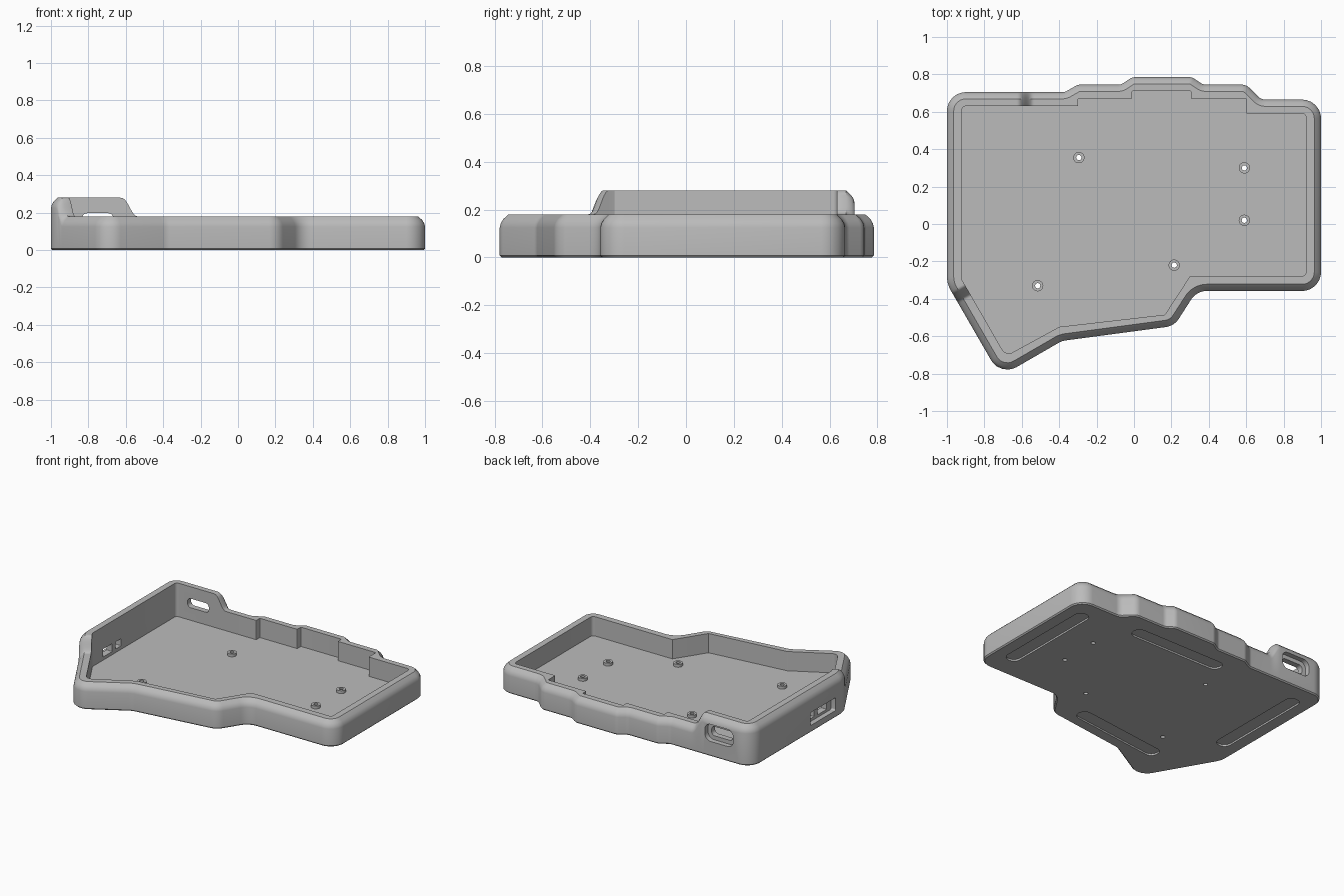
import bpy, bmesh, math
from mathutils import Vector, Matrix

if "Cube" in bpy.data.objects:
    bpy.data.objects.remove(bpy.data.objects["Cube"])

grey = bpy.data.materials.new("case_grey")
grey.use_nodes = True
grey.diffuse_color = (0.5, 0.5, 0.5, 1)
grey.node_tree.nodes["Principled BSDF"].inputs["Base Color"].default_value = (0.5, 0.5, 0.5, 1)

LOW, HIGH, FLOOR = 0.18, 0.28, 0.045
STEPS = 6

# Outer corners (x, y, radius); a zero radius marks the ends of a height ramp
OUTER = [(-1, .705, .1), (-.63, .705, 0), (-.53, .705, 0), (-.37, .705, .05),
         (-.3, .745, .05), (-.07, .745, .05), (-.01, .785, .05), (.31, .785, .05),
         (.37, .745, .05), (.6, .745, .06), (.68, .665, .06), (1, .665, .1),
         (1, -.358, .1), (.335, -.358, .1), (.215, -.545, .1), (-.385, -.625, .1),
         (-.714, -.815, .1), (-.9375, -.428, 0), (-.9775, -.359, 0), (-1, -.32, .15)]
# Matching corners of the opening
INNER = [(-.92, .63), (-.63, .63), (-.53, .63), (-.3, .63),
         (-.3, .67), (-.01, .67), (-.01, .71), (.305, .71),
         (.305, .67), (.6, .67), (.6, .59), (.92, .59),
         (.92, -.278), (.3, -.278), (.165, -.485), (-.4, -.55),
         (-.685, -.706), (-.868, -.388), (-.908, -.319), (-.92, -.298)]
INNER_RADIUS = {0: .02, 11: .02, 12: .02, 16: .04}


def rounded(corners):
    """Polygon with filleted corners; ramp edges are subdivided."""
    out, n = [], len(corners)
    for i, (x, y, r) in enumerate(corners):
        p = Vector((x, y))
        a = Vector(corners[i - 1][:2]) - p
        b = Vector(corners[(i + 1) % n][:2]) - p
        if r == 0:
            out.append(p)
            if corners[(i + 1) % n][2] == 0:
                out += [p + b * k / 12 for k in range(1, 12)]
            continue
        half = a.angle(b) / 2
        a.normalize()
        b.normalize()
        centre = p + (a + b).normalized() * r / math.sin(half)
        start = p + a * r / math.tan(half) - centre
        end = p + b * r / math.tan(half) - centre
        out += [centre + start.lerp(end, k / STEPS).normalized() * r
                for k in range(STEPS + 1)]
    return out


def finish(bm, name):
    bmesh.ops.recalc_face_normals(bm, faces=bm.faces)
    mesh = bpy.data.meshes.new(name)
    bm.to_mesh(mesh)
    bm.free()
    mesh.materials.append(grey)
    ob = bpy.data.objects.new(name, mesh)
    bpy.context.collection.objects.link(ob)
    return ob


def activate(ob):
    bpy.ops.object.select_all(action='DESELECT')
    ob.select_set(True)
    bpy.context.view_layer.objects.active = ob


def smooth(ob):
    activate(ob)
    bpy.ops.object.shade_smooth_by_angle(angle=math.radians(30))


def bridge(bm, lower, upper):
    n = len(lower)
    for i in range(n):
        j = (i + 1) % n
        bm.faces.new((lower[i], lower[j], upper[j], upper[i]))


def prism(bm, matrix, w, h, r, depth):
    """Rounded rectangle, w by h, extruded both ways by depth."""
    x, y = w / 2, h / 2
    shape = rounded([(-x, y, r), (x, y, r), (x, -y, r), (-x, -y, r)])
    rings = [[bm.verts.new(matrix @ Vector((*p, z))) for p in shape]
             for z in (-depth, depth)]
    bridge(bm, *rings)
    for ring in rings:
        bm.faces.new(ring)


def cut(target, bm, name):
    cutter = finish(bm, name)
    cutter.hide_render = True
    mod = target.modifiers.new(name, 'BOOLEAN')
    mod.operation, mod.solver, mod.object = 'DIFFERENCE', 'EXACT', cutter
    activate(target)
    bpy.ops.object.modifier_apply(modifier=name)
    bpy.data.objects.remove(cutter)


def top_height(p):
    """Tall wall around the back right corner, ramping down to the low rim."""
    if p.y > .6:
        s = (-.53 - p.x) / .1
    else:
        s = (p.y + .428) / .069 if p.x < -.9 else 0
    s = min(max(s, 0), 1)
    return LOW + (HIGH - LOW) * s ** 3 * (s * (6 * s - 15) + 10)


# Case shell: outer wall, softened rim, opening and floor
outer = rounded(OUTER)
inner = rounded([(x, y, INNER_RADIUS.get(i, .004) if OUTER[i][2] else 0)
                 for i, (x, y) in enumerate(INNER)])
count = len(outer)
tops = [top_height(p) for p in outer]
normals = []
for i, p in enumerate(outer):
    d = (p - outer[i - 1]).normalized() + (outer[(i + 1) % count] - p).normalized()
    normals.append(Vector((d.y, -d.x)).normalized())

bm = bmesh.new()


def ring(inset, heights):
    return [bm.verts.new((*(p + n * inset), z))
            for p, n, z in zip(outer, normals, heights)]


rings = [ring(.008, [0] * count), ring(0, [.008] * count)]
for inset, drop in ((0, .055), (.004, .038), (.014, .021), (.036, 0)):
    rings.append(ring(inset, [t - drop for t in tops]))
rings.append([bm.verts.new((*p, t)) for p, t in zip(inner, tops)])
rings.append([bm.verts.new((*p, FLOOR)) for p in inner])
for lower, upper in zip(rings, rings[1:]):
    bridge(bm, lower, upper)
bm.faces.new(rings[0])
bm.faces.new(rings[-1])
case = finish(bm, "case_shell")

# Wall frames: local x along the wall, local y up
UP = Matrix.Rotation(math.pi / 2, 4, 'X')
SIDE = Matrix.Rotation(math.pi / 2, 4, 'Z') @ UP
SCREWS = [(-.295, .355), (.59, .3), (.59, .02), (.215, -.22), (-.515, -.33)]

# Shallow recesses: port surround, switch surround and four foot grooves
bm = bmesh.new()
prism(bm, Matrix.Translation((-.75, .705, .165)) @ UP, .22, .12, .045, .035)
prism(bm, Matrix.Translation((-1, -.09, .095)) @ SIDE, .28, .09, .01, .035)
for x, y, turn, length in ((.86, .17, 90, .76), (-.86, .2, 90, .76),
                           (.13, .58, 0, .72), (-.27, -.48, 7, .72)):
    spin = Matrix.Rotation(math.radians(turn), 4, 'Z')
    prism(bm, Matrix.Translation((x, y, 0)) @ spin, length, .1, .049, .012)
cut(case, bm, "recess_cutter")

# Openings through the walls and floor
bm = bmesh.new()
prism(bm, Matrix.Translation((-.75, .67, .165)) @ UP, .165, .064, .025, .1)
prism(bm, Matrix.Translation((-.96, -.13, .095)) @ SIDE, .1, .055, .004, .1)
prism(bm, Matrix.Translation((-.96, -.01, .095)) @ SIDE, .06, .05, .004, .1)
for x, y in SCREWS:
    prism(bm, Matrix.Translation((x, y, 0)), .028, .028, .0138, .1)
cut(case, bm, "opening_cutter")
smooth(case)

# Screw standoffs: short tubes on the floor
for k, (x, y) in enumerate(SCREWS):
    bm = bmesh.new()
    loops = []
    for r, z in ((.03, FLOOR - .005), (.03, FLOOR + .02),
                 (.014, FLOOR + .02), (.014, FLOOR - .005)):
        loops.append([bm.verts.new((x + r * math.cos(a * math.pi / 12),
                                    y + r * math.sin(a * math.pi / 12), z))
                      for a in range(24)])
    for i in range(4):
        bridge(bm, loops[i - 1], loops[i])
    smooth(finish(bm, f"screw_standoff_{k + 1}"))
